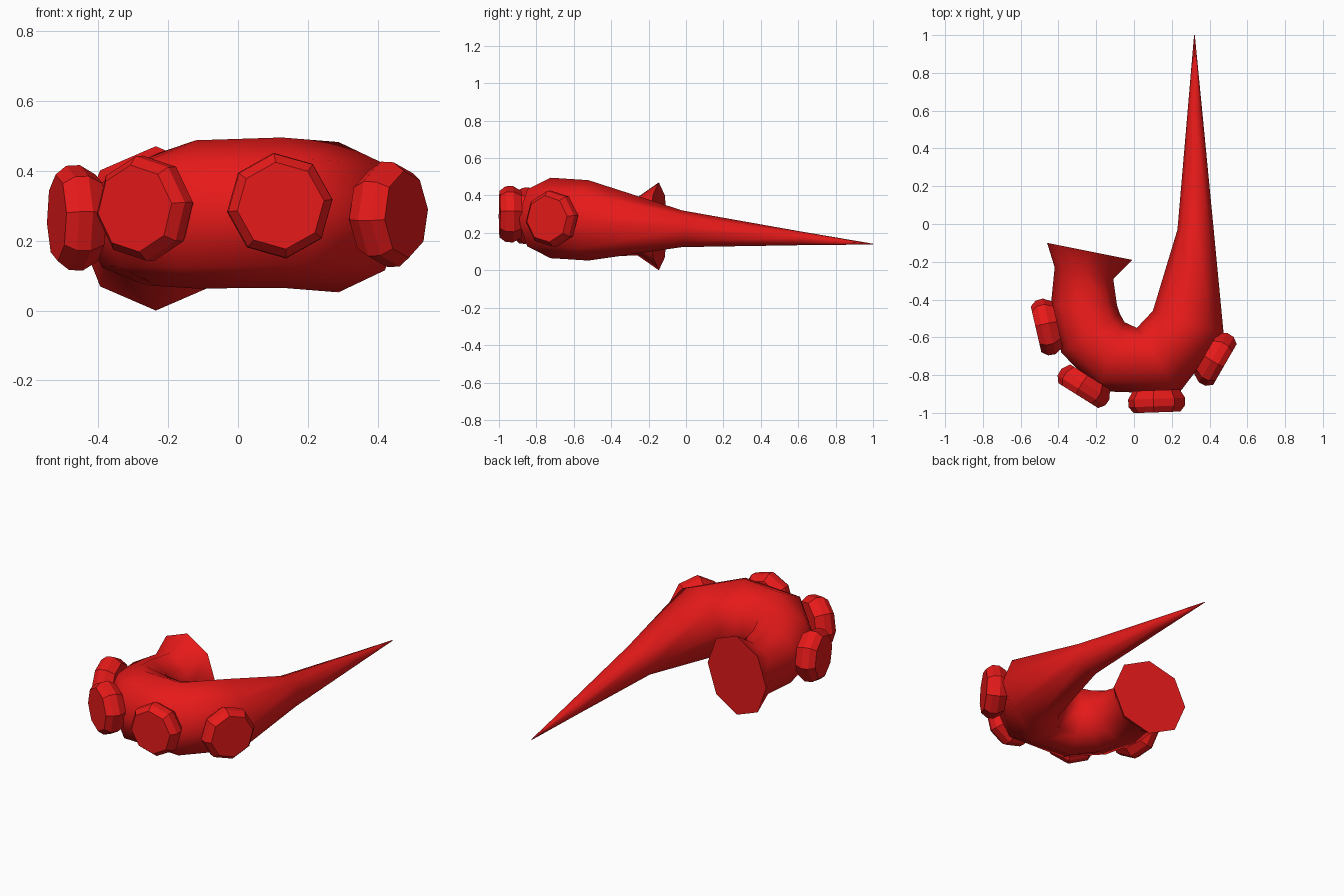
import bpy, bmesh, math
from mathutils import Vector

if "Cube" in bpy.data.objects:
    bpy.data.objects.remove(bpy.data.objects["Cube"])

red = bpy.data.materials.new("red")
red.diffuse_color = (0.8, 0.01, 0.01, 1)
red.use_nodes = True
red.node_tree.nodes["Principled BSDF"].inputs["Base Color"].default_value = red.diffuse_color
SIDES = 8


def loft(name, rings, smooth):
    """Skin a list of vertex rings and cap both ends."""
    bm = bmesh.new()
    loops = [[bm.verts.new(p) for p in ring] for ring in rings]
    for a, b in zip(loops, loops[1:]):
        for i in range(SIDES):
            j = (i + 1) % SIDES
            bm.faces.new((a[i], a[j], b[j], b[i]))
    bm.faces.new(loops[0][::-1])
    bm.faces.new(loops[-1])
    bmesh.ops.recalc_face_normals(bm, faces=bm.faces)
    mesh = bpy.data.meshes.new(name)
    bm.to_mesh(mesh)
    bm.free()
    mesh.materials.append(red)
    obj = bpy.data.objects.new(name, mesh)
    bpy.context.collection.objects.link(obj)
    if smooth:
        bpy.ops.object.select_all(action='DESELECT')
        obj.select_set(True)
        bpy.context.view_layer.objects.active = obj
        bpy.ops.object.shade_smooth_by_angle(angle=math.radians(60))
    return obj


def ring(centre, across, up, turn=0.0):
    pts = []
    for i in range(SIDES):
        a = math.tau * (i + turn) / SIDES
        pts.append(centre + across * math.cos(a) + up * math.sin(a))
    return pts


# Curled arm: inner xy, outer xy, centre height, vertical radius
sections = [
    ((-0.01, -0.19), (-0.46, -0.10), 0.235, 0.235),
    ((-0.11, -0.29), (-0.42, -0.23), 0.235, 0.155),
    ((-0.09, -0.43), (-0.44, -0.43), 0.245, 0.172),
    ((-0.075, -0.475), (-0.385, -0.68), 0.26, 0.19),
    ((-0.05, -0.52), (-0.19, -0.885), 0.275, 0.212),
    ((0.015, -0.55), (0.235, -0.90), 0.28, 0.215),
    ((0.10, -0.46), (0.475, -0.585), 0.267, 0.215),
    ((0.23, -0.03), (0.42, -0.01), 0.222, 0.098),
    ((0.284, 0.60), (0.361, 0.60), 0.172, 0.038),
    ((0.318, 1.00), (0.322, 1.00), 0.14, 0.002),
]
rings = []
for inner, outer, z, radius in sections:
    a, b = Vector((*inner, z)), Vector((*outer, z))
    rings.append(ring((a + b) / 2, (b - a) / 2, Vector((0, 0, radius))))
loft("tentacle_arm", rings, True)

# Sucker discs: centre and outward heading in degrees
suckers = [
    ((-0.463, -0.545, 0.265), 193),
    ((-0.265, -0.860, 0.292), 238),
    ((0.120, -0.940, 0.300), 272),
    ((0.432, -0.715, 0.275), 330),
]
profile = [(-0.06, 0.125), (-0.015, 0.152), (0.025, 0.15), (0.057, 0.125)]
for n, (centre, heading) in enumerate(suckers, 1):
    h = math.radians(heading)
    out = Vector((math.cos(h), math.sin(h), 0))
    side = Vector((-math.sin(h), math.cos(h), 0))
    up = Vector((0, 0, 1))
    loft(f"sucker_{n}",
         [ring(Vector(centre) + out * d, side * r, up * r, 0.15) for d, r in profile],
         False)
